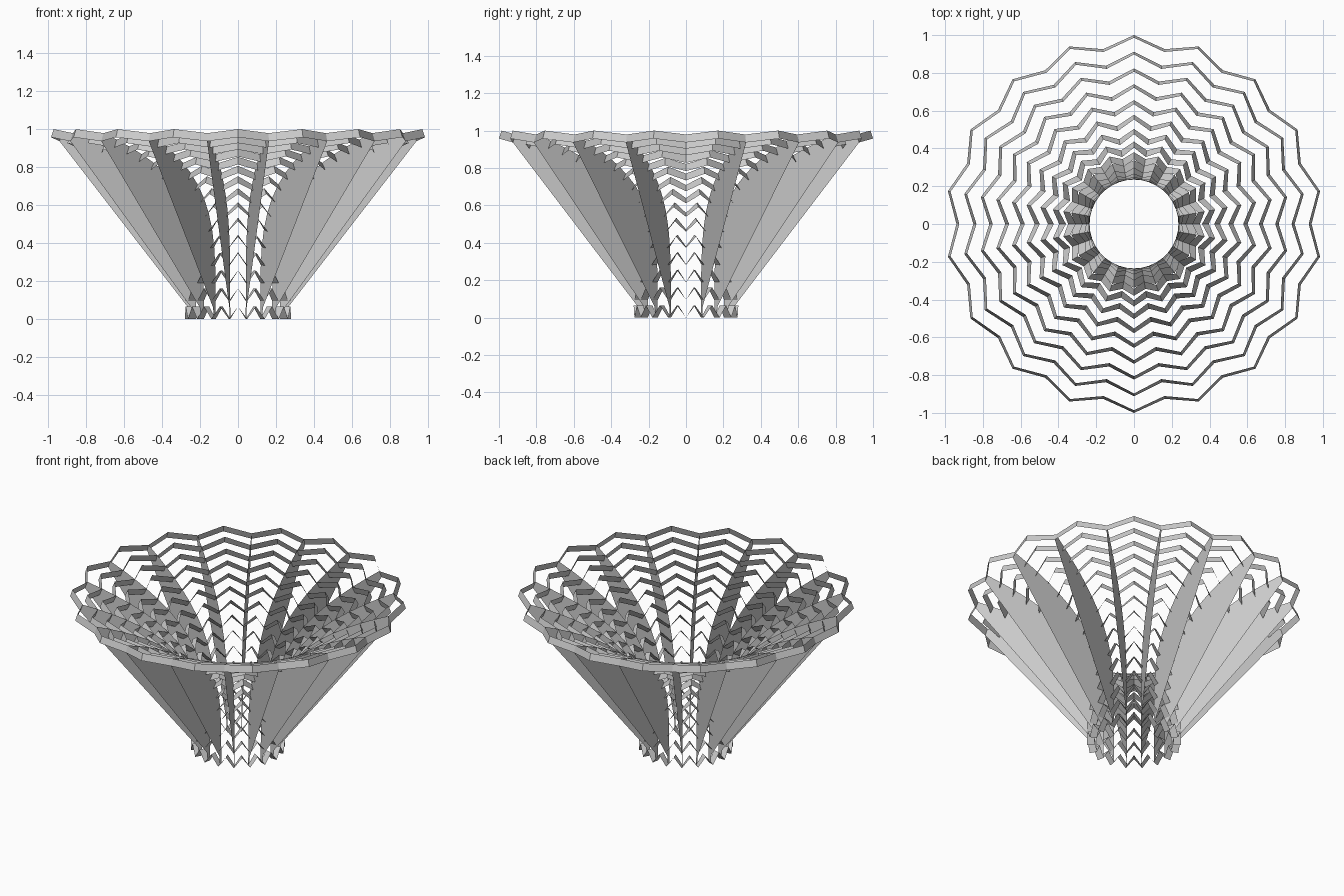
import bpy, bmesh, math
from mathutils import Vector

if "Cube" in bpy.data.objects:
    bpy.data.objects.remove(bpy.data.objects["Cube"], do_unlink=True)

SIDES = 18            # points around each ring
RINGS = 15
NECK, FLARE, POWER = 0.235, 0.751, 4   # wall: radius = NECK + FLARE * z ** POWER
SHIFT = 0.066         # how far ring points climb above ring notches
WIDTH = 0.045         # width of the ring strips
SAMPLES = 1000

grey = bpy.data.materials.new("plain_grey")
grey.use_nodes = True
colour = (0.6, 0.6, 0.6, 1)
grey.diffuse_color = colour
grey.node_tree.nodes["Principled BSDF"].inputs["Base Color"].default_value = colour


def slope(z):
    return FLARE * POWER * z ** (POWER - 1)


# Running length along the wall profile, so the rings can be evenly spaced
lengths = [0.0]
for i in range(SAMPLES):
    lengths.append(lengths[-1] + math.hypot(1, slope((i + 0.5) / SAMPLES)) / SAMPLES)
STEP = (lengths[-1] - SHIFT) / (RINGS - 1)


def wall(length, depth=0.0):
    """Point (radius, height) at a length up the wall, moved outward by depth."""
    z = min(range(SAMPLES + 1), key=lambda i: abs(lengths[i] - length)) / SAMPLES
    outward = Vector((1, -slope(z))).normalized()
    return Vector((NECK + FLARE * z ** POWER, z)) + outward * depth


def turn(point, angle):
    return (point.x * math.cos(angle), point.x * math.sin(angle), point.y)


def band(bm, first, second, closed=False):
    """Quads between two matching rows of points."""
    a = [bm.verts.new(p) for p in first]
    b = [bm.verts.new(p) for p in second]
    n = len(a)
    for i in range(n if closed else n - 1):
        j = (i + 1) % n
        bm.faces.new((a[i], a[j], b[j], b[i]))


def finish(bm, name):
    mesh = bpy.data.meshes.new(name)
    bm.to_mesh(mesh)
    bm.free()
    mesh.materials.append(grey)
    bpy.context.collection.objects.link(bpy.data.objects.new(name, mesh))


# Zigzag rings, each a strip standing square to the wall
for k in range(RINGS):
    bm = bmesh.new()
    rows = []
    for depth in (0, WIDTH):
        ends = [wall(k * STEP, depth), wall(k * STEP + SHIFT, depth)]
        rows.append([turn(ends[i % 2], math.pi * i / SIDES)
                     for i in range(2 * SIDES)])
    band(bm, rows[0], rows[1], closed=True)
    finish(bm, "zigzag_ring_%02d" % (k + 1))

# Upright fins at the notches: curved inner edge, straight outer edge
inner = [wall(k * STEP) for k in range(RINGS)]
low, high = Vector((0.262, 0.06)), wall((RINGS - 1) * STEP, WIDTH)
outer = [inner[0] + Vector((0.02, 0))]
outer += [low.lerp(high, k / (RINGS - 2)) for k in range(RINGS - 1)]
for i in range(SIDES):
    angle = 2 * math.pi * i / SIDES
    bm = bmesh.new()
    band(bm, [turn(p, angle) for p in inner], [turn(p, angle) for p in outer])
    finish(bm, "fin_%02d" % (i + 1))
